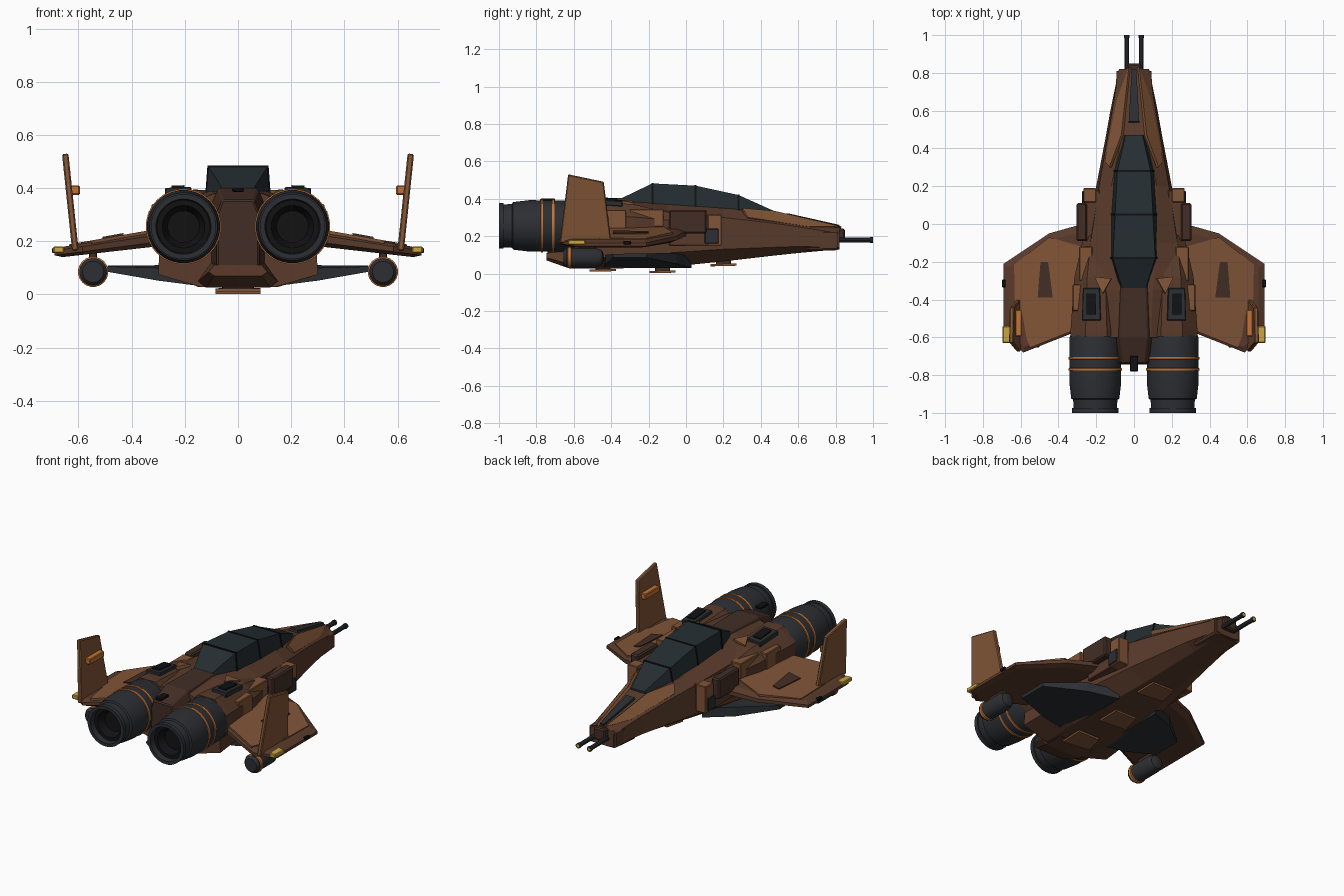
import bpy, bmesh, math
from mathutils import Vector


def mat(name, c):
    m = bpy.data.materials.new(name)
    m.diffuse_color = (*c, 1)
    return m


BROWN = mat("brown", (0.10, 0.043, 0.024))
TAN = mat("tan", (0.22, 0.09, 0.038))
DEEP = mat("deep_brown", (0.055, 0.027, 0.019))
DARK = mat("dark_grey", (0.025, 0.028, 0.033))
GLASS = mat("canopy_glass", (0.018, 0.027, 0.032))
BLACK = mat("black", (0.006, 0.006, 0.007))
ORANGE = mat("orange", (0.55, 0.17, 0.035))
YELLOW = mat("yellow", (0.6, 0.38, 0.05))


def loft(name, rings, m, mirror=False, bevel=0, smooth=False):
    """Skin equal-length rings of points and cap both ends."""
    bm = bmesh.new()
    vs = [[bm.verts.new(p) for p in r] for r in rings]
    n = len(vs[0])
    for a, b in zip(vs, vs[1:]):
        for i in range(n):
            bm.faces.new((a[i], a[(i + 1) % n], b[(i + 1) % n], b[i]))
    bm.faces.new(vs[0])
    bm.faces.new(vs[-1])
    bmesh.ops.recalc_face_normals(bm, faces=bm.faces)
    me = bpy.data.meshes.new(name)
    bm.to_mesh(me)
    bm.free()
    ob = bpy.data.objects.new(name, me)
    bpy.context.collection.objects.link(ob)
    me.materials.append(m)
    if bevel:
        b = ob.modifiers.new("bevel", "BEVEL")
        b.width, b.segments = bevel, 1
    if mirror:
        ob.modifiers.new("mirror", "MIRROR").use_mirror_merge = False
    if smooth:
        bpy.context.view_layer.objects.active = ob
        ob.select_set(True)
        bpy.ops.object.shade_smooth_by_angle(angle=math.radians(35))
        ob.select_set(False)
    return ob


def plate(name, pts, t, m, mirror=True, bevel=0):
    """Polygon thickened along its normal."""
    p = [Vector(q) for q in pts]
    n = Vector()
    for a, b in zip(p, p[1:] + p[:1]):
        n += a.cross(b)
    n = n.normalized() * t / 2
    return loft(name, [[q - n for q in p], [q + n for q in p]], m, mirror, bevel)


def box(name, x, y, z, m, mirror=True, bevel=0.004):
    r = [[(x[0], y[0], k), (x[1], y[0], k), (x[1], y[1], k), (x[0], y[1], k)] for k in z]
    return loft(name, r, m, mirror, bevel)


def lathe(name, cx, cz, prof, m, n=28, mirror=True, smooth=True):
    """Turn (radius, y) pairs about an axis along y."""
    rings = [[(cx + r * math.cos((i + .5) * math.tau / n), y,
               cz + r * math.sin((i + .5) * math.tau / n)) for i in range(n)] for r, y in prof]
    return loft(name, rings, m, mirror, 0, smooth)


def sym(y, half):
    """Full cross-section from its right half."""
    return [(x, y, z) for x, z in half] + [(-x, y, z) for x, z in reversed(half)]


# Main hull: bottom, lower side, upper side, top
loft("fuselage", [
    sym(.82, [(.05, .13), (.08, .14), (.08, .215), (.03, .245)]),
    sym(.60, [(.06, .11), (.125, .145), (.115, .25), (.045, .295)]),
    sym(.46, [(.075, .095), (.15, .14), (.14, .27), (.065, .325)]),
    sym(.20, [(.10, .065), (.20, .13), (.185, .30), (.12, .35)]),
    sym(-.10, [(.14, .035), (.25, .11), (.23, .335), (.12, .37)]),
    sym(-.35, [(.15, .028), (.285, .09), (.27, .34), (.10, .39)]),
    sym(-.60, [(.14, .028), (.30, .075), (.29, .30), (.09, .38)])], BROWN)
loft("keel_tail", [
    sym(-.50, [(.12, .026), (.15, .05), (.10, .12)]),
    sym(-.62, [(.12, .026), (.15, .05), (.10, .12)]),
    sym(-.745, [(.09, .07), (.11, .085), (.09, .11)])], BROWN)
loft("spine", [
    sym(-.28, [(.09, .1), (.085, .35), (.065, .405)]),
    sym(-.60, [(.10, .1), (.095, .35), (.075, .40)]),
    sym(-.74, [(.08, .1), (.08, .30), (.06, .355)])], DEEP, bevel=.006)

# Nose
loft("nose_block", [
    sym(.64, [(.09, .12), (.10, .13), (.10, .22), (.08, .235)]),
    sym(.81, [(.08, .125), (.092, .135), (.092, .22), (.07, .23)])], BROWN)
box("nose_cap", (-.04, .04), (.78, .85), (.165, .24), DEEP, False, .008)
plate("nose_cheek", [(.022, .83, .246), (.085, .66, .245), (.15, .33, .295),
                     (.125, .30, .345), (.062, .47, .33)], .016, TAN)
plate("nose_strip", [(.012, .82, .252), (-.012, .82, .252), (-.028, .54, .315),
                     (.028, .54, .315)], .016, DARK, False)
lathe("gun_barrel", .038, .18, [(.013, .80), (.013, .985), (.016, .985), (.016, 1)], DARK, 10)
lathe("gun_bore", .038, .18, [(.009, .99), (.009, 1.0005)], YELLOW, 10)

# Canopy and its frames
CAN = [(.47, .06, .30, .045, .335), (.28, .108, .32, .088, .42), (.05, .122, .34, .1, .47),
       (-.18, .122, .35, .112, .482), (-.34, .075, .36, .062, .405)]
loft("canopy", [sym(y, [(a, b), (c, d)]) for y, a, b, c, d in CAN], GLASS)
for i in (1, 2, 3):
    y, a, b, c, d = CAN[i]
    loft(f"canopy_frame_{i}", [sym(y + s, [(a + .003, b), (c + .003, d + .003)])
                               for s in (-.005, .005)], BLACK)

# Nacelle housings and engines
lathe("nacelle_housing", .2, .255, [(.07, -.06), (.125, -.28), (.147, -.56), (.147, -.595)],
      BROWN, 8, smooth=False)
lathe("engine", .205, .255, [(.12, -.55), (.137, -.6), (.138, -.84), (.128, -.925),
      (.118, -.93), (.115, -.975), (.123, -.975), (.123, -1), (.104, -1), (.095, -.91)], DARK)
lathe("engine_throat", .205, .255, [(.103, -.90), (.1, -.965), (.08, -.965), (.06, -.92)], BLACK)
for i, y in enumerate((-.71, -.77)):
    lathe(f"engine_band_{i}", .205, .255, [(.13, y - .008), (.142, y - .006),
          (.142, y + .006), (.13, y + .008)], ORANGE)
box("tail_light", (-.022, .022), (-.78, -.70), (.385, .40), BLACK, False)

# Top vents and wedges
plate("vent_frame", [(.18, -.34, .378), (.27, -.34, .372), (.275, -.51, .386),
                     (.175, -.51, .39)], .03, DARK, bevel=.004)
plate("vent_slot", [(.2, -.37, .38), (.25, -.37, .378), (.25, -.48, .388),
                    (.2, -.48, .39)], .042, BLACK)
plate("shoulder_wedge", [(.12, -.29, .382), (.21, -.28, .368), (.165, -.37, .385)], .02, TAN)

# Side equipment
box("side_housing", (.18, .265), (-.09, .18), (.15, .31), BROWN)
box("side_pad", (.2, .268), (.115, .19), (.15, .315), TAN)
box("side_hatch", (.2, .275), (.10, .175), (.16, .24), DARK)
box("side_sign_panel", (.25, .305), (-.09, .11), (.215, .34), DEEP, bevel=.008)
box("side_panel", (.22, .29), (-.30, -.12), (.25, .345), TAN)
box("side_rear_panel", (.27, .325), (-.46, -.32), (.23, .34), TAN)


# Wings
def wz(x):
    return .222 - (x - .25) * .145


def wing_ring(pts, off):
    return [(x, y, wz(x) + off * (1 - (x - .25) * .9)) for x, y in pts]


edge = [(.22, .01), (.29, -.005), (.45, -.05), (.69, -.21), (.69, -.60), (.585, -.68), (.28, -.56)]
inner = [(.22, -.04), (.30, -.05), (.45, -.085), (.66, -.23), (.66, -.58), (.58, -.65), (.28, -.54)]
loft("wing", [wing_ring(inner, -.035), wing_ring(edge, -.018),
              wing_ring(edge, .01), wing_ring(inner, .026)], BROWN, True)
top = [(.24, -.13), (.45, -.07), (.635, -.215), (.63, -.46), (.59, -.48), (.57, -.6), (.55, -.655),
       (.26, -.54)]
loft("wing_top_panel", [wing_ring(top, .01), wing_ring(top, .034)], TAN, True)
slot = [(.455, -.2), (.495, -.2), (.51, -.39), (.43, -.39)]
loft("wing_slot", [wing_ring(slot, .01), wing_ring(slot, .042)], DEEP, True)
box("wingtip_light", (.655, .695), (-.63, -.54), (.155, .18), YELLOW)
box("wingtip_stud", (.68, .70), (-.335, -.295), (.155, .175), BLACK)

# Tail fins
plate("tail_fin", [(.612, -.40, .17), (.612, -.675, .165), (.65, -.63, .53), (.646, -.44, .49)],
      .024, TAN, bevel=.005)
box("fin_light", (.595, .63), (-.595, -.455), (.375, .41), ORANGE)

# Underwing pods
lathe("wing_pod", .545, .085, [(.04, -.655), (.052, -.64), (.052, -.48), (.04, -.45), (.02, -.44)],
      DARK, 20)
lathe("wing_pod_band", .545, .085, [(.05, -.635), (.057, -.63), (.057, -.615), (.05, -.61)],
      ORANGE, 20)
box("pod_pylon", (.53, .56), (-.6, -.48), (.11, .18), DEEP)

# Lower dark winglets
loft("lower_winglet", [
    [(.13, .03, .03), (.13, -.44, .03), (.13, -.44, .075), (.13, .03, .085)],
    [(.30, -.05, .052), (.30, -.43, .052), (.30, -.43, .10), (.30, -.05, .11)],
    [(.49, -.21, .085), (.49, -.39, .085), (.49, -.39, .105), (.49, -.21, .108)]], DARK, True)

# Belly plates
for i, (y, z) in enumerate(((.20, .045), (-.125, .008), (-.445, .016))):
    plate(f"belly_plate_{i}", [(-.085, y - .05, z), (-.06, y + .07, z + .003), (.085, y + .07, z + .003),
                               (.085, y - .07, z)], .012, TAN, False)
    box(f"belly_mount_{i}", (-.06, .06), (y - .04, y + .04), (z, z + .05), DEEP, False)
